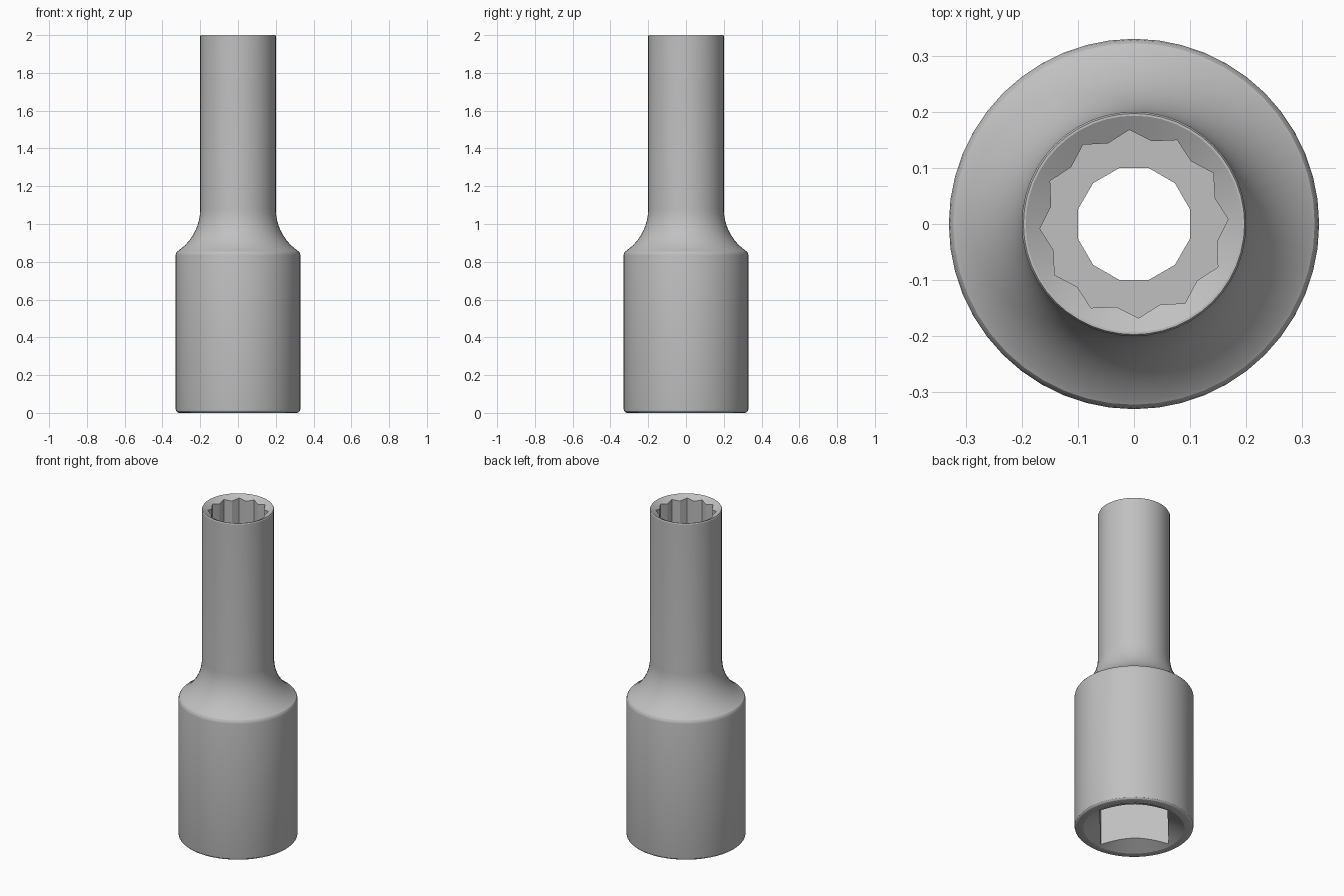
import bpy, bmesh
from math import sin, cos, radians, pi, sqrt

if "Cube" in bpy.data.objects:
    bpy.data.objects.remove(bpy.data.objects["Cube"])

SEGMENTS = 48
BORE_TURN = radians(2.8)
DRIVE_TURN = radians(49)


def outline(radii, count, turn=0.0):
    """Closed outline whose corner radii cycle through the given list."""
    return [(radii[i % len(radii)] * cos(turn + 2 * pi * i / count),
             radii[i % len(radii)] * sin(turn + 2 * pi * i / count))
            for i in range(count)]


def loft(name, sections):
    """Closed solid from a stack of (height, outline) sections, bottom to top."""
    bm = bmesh.new()
    rings = [[bm.verts.new((x, y, z)) for x, y in pts] for z, pts in sections]
    for low, high in zip(rings, rings[1:]):
        n = len(low)
        for i in range(n):
            j = (i + 1) % n
            bm.faces.new((low[i], low[j], high[j], high[i]))
    bm.faces.new(rings[0][::-1])
    bm.faces.new(rings[-1])
    mesh = bpy.data.meshes.new(name)
    bm.to_mesh(mesh)
    bm.free()
    obj = bpy.data.objects.new(name, mesh)
    bpy.context.collection.objects.link(obj)
    return obj


def lathe(name, profile):
    return loft(name, [(z, outline([r], SEGMENTS)) for r, z in profile])


def prism(name, pts, bottom, top):
    return loft(name, [(bottom, pts), (top, pts)])


# Outer body: wide drive end, concave shoulder, slim neck
profile = [(0.312, 0), (0.321, 0.003), (0.328, 0.010), (0.33, 0.02),
           (0.33, 0.835), (0.328, 0.846), (0.322, 0.855)]
arc, arc_top = 0.27, 1.08
for i in range(9):
    drop = 0.22 * (1 - i / 8)
    profile.append((0.2 + arc - sqrt(arc ** 2 - drop ** 2), arc_top - drop))
profile += [(0.2, 1.994), (0.197, 2.0)]
socket = lathe("socket_body", profile)

# Twelve-point bore, through hole, square drive and the two lead-in cones
star = outline([0.168, 0.151], 24, BORE_TURN)
cutters = [
    prism("bore_cutter", star, 1.2, 2.1),
    prism("hole_cutter", outline([0.103], 12, radians(15)), 0.3, 1.5),
    prism("drive_cutter", outline([0.265], 4, DRIVE_TURN + pi / 4), -0.1, 0.45),
    lathe("top_cone_cutter", [(0.123, 1.96), (0.228, 2.02)]),
    lathe("bottom_cone_cutter", [(0.32, -0.02), (0.08, 0.1)]),
]
for cutter in cutters:
    cutter.hide_render = True
    cut = socket.modifiers.new(cutter.name, "BOOLEAN")
    cut.operation = "DIFFERENCE"
    cut.solver = "EXACT"
    cut.object = cutter

# Bake the cuts and drop the cutters
bpy.context.view_layer.update()
graph = bpy.context.evaluated_depsgraph_get()
baked = bpy.data.meshes.new_from_object(socket.evaluated_get(graph))
socket.modifiers.clear()
socket.data = baked
for cutter in cutters:
    bpy.data.objects.remove(cutter)

# Satin steel
steel = bpy.data.materials.new("satin_steel")
steel.use_nodes = True
color = (0.53, 0.53, 0.53, 1)
steel.diffuse_color = color
steel.node_tree.nodes["Principled BSDF"].inputs["Base Color"].default_value = color
baked.materials.clear()
baked.materials.append(steel)
for face in baked.polygons:
    face.material_index = 0

bpy.ops.object.select_all(action="DESELECT")
socket.select_set(True)
bpy.context.view_layer.objects.active = socket
bpy.ops.object.shade_smooth_by_angle(angle=radians(25))
